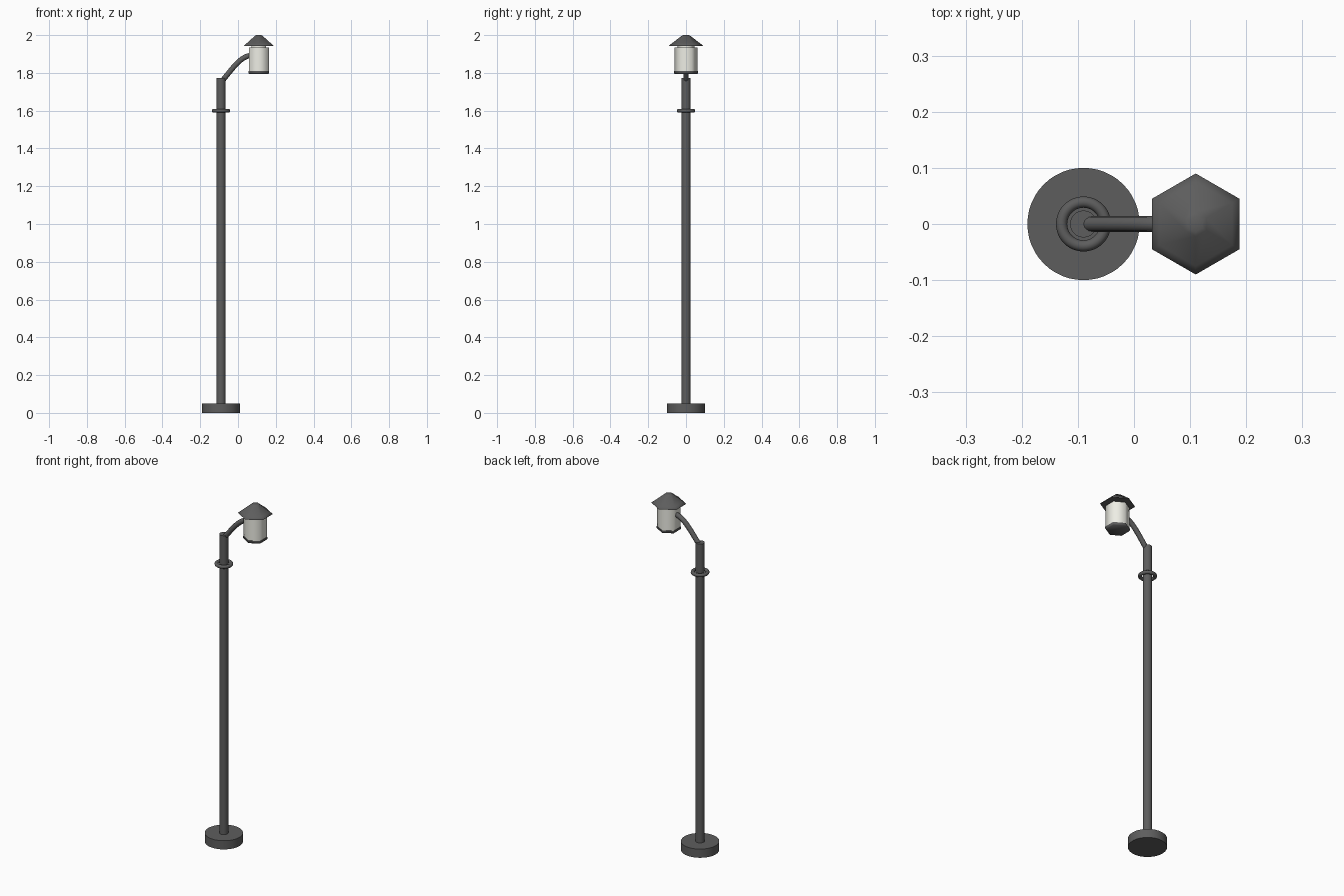
import bpy, bmesh, math

if "Cube" in bpy.data.objects:
    bpy.data.objects.remove(bpy.data.objects["Cube"])

PX, LX = -0.09, 0.11   # pole and lantern axes


def finish(obj, color, angle=65):
    mat = bpy.data.materials.get(color[0]) or bpy.data.materials.new(color[0])
    mat.diffuse_color = color[1]
    mat.use_nodes = True
    mat.node_tree.nodes["Principled BSDF"].inputs["Base Color"].default_value = mat.diffuse_color
    obj.data.materials.append(mat)
    if obj.type == 'MESH':
        bpy.ops.object.select_all(action='DESELECT')
        obj.select_set(True)
        bpy.context.view_layer.objects.active = obj
        bpy.ops.object.shade_smooth_by_angle(angle=math.radians(angle))
    return obj


def lathe(name, x, profile, sides, color, turn=0.0, angle=65):
    """Closed solid from (radius, z) rings, capped at both ends."""
    bm = bmesh.new()
    rings = [[bm.verts.new((r * math.cos(turn + math.tau * i / sides),
                            r * math.sin(turn + math.tau * i / sides), z))
              for i in range(sides)] for r, z in profile]
    for a, b in zip(rings, rings[1:]):
        for i in range(sides):
            j = (i + 1) % sides
            bm.faces.new((a[i], a[j], b[j], b[i]))
    bm.faces.new(rings[0][::-1])
    bm.faces.new(rings[-1])
    mesh = bpy.data.meshes.new(name)
    bm.to_mesh(mesh)
    bm.free()
    obj = bpy.data.objects.new(name, mesh)
    obj.location.x = x
    bpy.context.collection.objects.link(obj)
    return finish(obj, color, angle)


IRON = ("dark_iron", (0.11, 0.11, 0.11, 1))
PALE = ("pale_glass", (0.85, 0.85, 0.78, 1))
HEX = math.radians(30)   # corners point along y

# Foot and pole
lathe("foot", PX, [(0.1, 0), (0.1, 0.05)], 48, IRON)
lathe("pole", PX, [(0.024, 0.05), (0.024, 1.772)], 32, IRON)

# Collar ring
bpy.ops.mesh.primitive_torus_add(location=(PX, 0, 1.6), major_radius=0.039,
                                 minor_radius=0.01, major_segments=48, minor_segments=12)
ring = bpy.context.object
ring.name = "collar_ring"
finish(ring, IRON, 80)

# Curved arm from the pole top to the lantern
cu = bpy.data.curves.new("arm", 'CURVE')
cu.dimensions = '3D'
cu.bevel_depth = 0.014
cu.bevel_resolution = 4
cu.use_fill_caps = True
sp = cu.splines.new('BEZIER')
sp.bezier_points.add(1)
for p, co, left, right in zip(sp.bezier_points,
                              [(-0.08, 0, 1.762), (0.066, 0, 1.892)],
                              [(-0.10, 0, 1.735), (0.012, 0, 1.887)],
                              [(-0.035, 0, 1.815), (0.10, 0, 1.892)]):
    p.co, p.handle_left, p.handle_right = co, left, right
arm = bpy.data.objects.new("arm", cu)
bpy.context.collection.objects.link(arm)
finish(arm, IRON)

# Six-sided lantern: floor plate, glass with a recessed neck, roof
lathe("lantern_floor", LX, [(0.060, 1.795), (0.064, 1.8), (0.064, 1.81)], 6, IRON, HEX)
lathe("lantern_glass", LX, [(0.061, 1.81), (0.061, 1.934), (0.045, 1.934), (0.045, 1.943)],
      6, PALE, HEX)
lathe("lantern_roof", LX, [(0.09, 1.942), (0.09, 1.945), (0.075, 1.956), (0.022, 1.997), (0.014, 2.0)],
      6, IRON, HEX)
